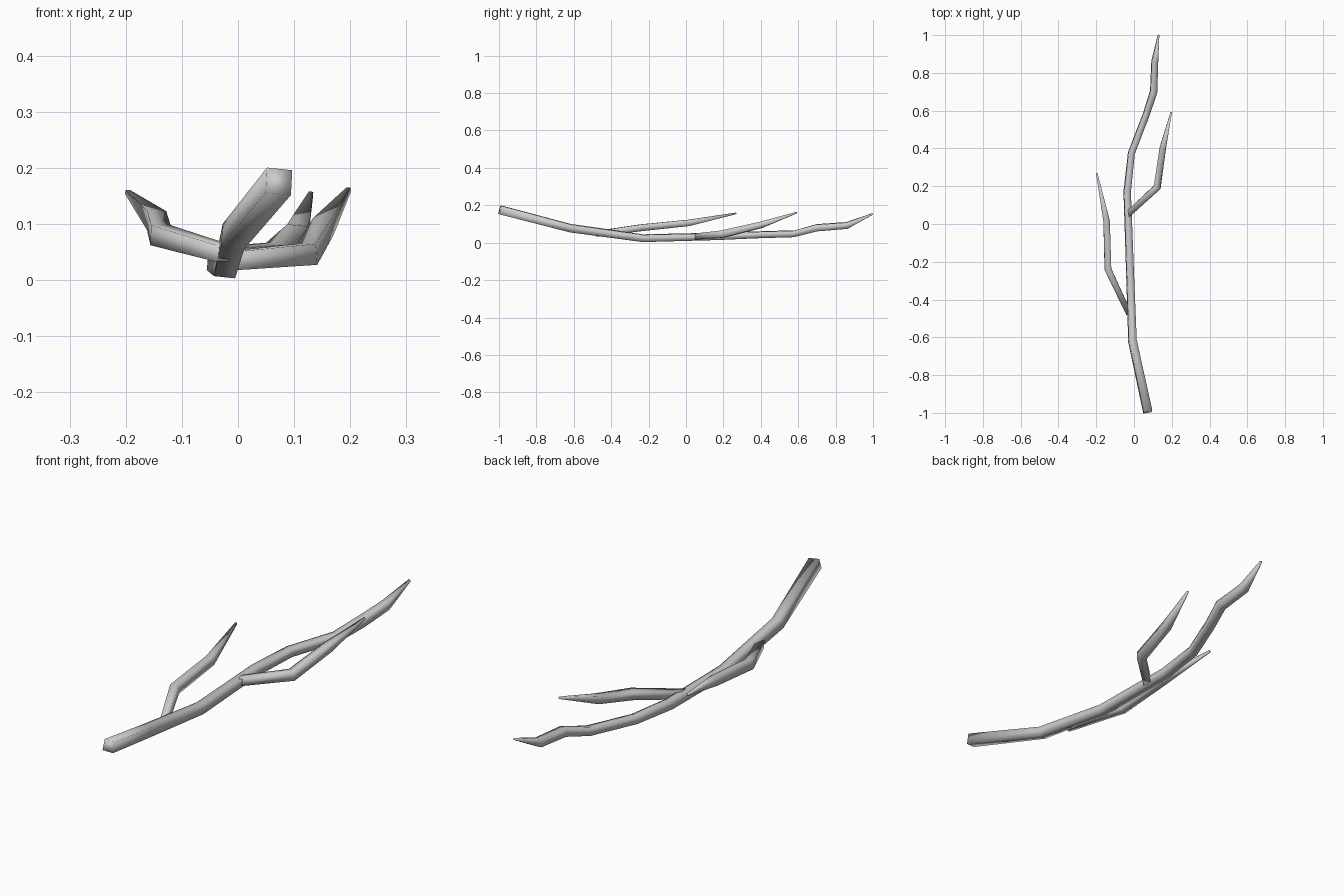
import bpy, bmesh, math
from mathutils import Vector

if "Cube" in bpy.data.objects:
    bpy.data.objects.remove(bpy.data.objects["Cube"])


def limb(name, points, roll=0.0):
    """Four-sided tapering stick along points given as (x, y, z, half width)."""
    bm = bmesh.new()
    pos = [Vector(p[:3]) for p in points]
    a = math.radians(roll)
    rings = []
    for i, p in enumerate(pos):
        before = (p - pos[i - 1]).normalized() if i > 0 else Vector()
        after = (pos[i + 1] - p).normalized() if i < len(pos) - 1 else Vector()
        t = (before + after).normalized()
        side = t.cross(Vector((0, 0, 1))).normalized()
        up = side.cross(t)
        side, up = (side * math.cos(a) + up * math.sin(a),
                    up * math.cos(a) - side * math.sin(a))
        h = points[i][3]
        rings.append([bm.verts.new(p + side * h * sx + up * h * sz)
                      for sx, sz in ((-1, -1), (1, -1), (1, 1), (-1, 1))])
    for r0, r1 in zip(rings, rings[1:]):
        for k in range(4):
            n = (k + 1) % 4
            bm.faces.new((r0[k], r0[n], r1[n], r1[k]))
    bm.faces.new(rings[0])
    bm.faces.new(rings[-1])
    bmesh.ops.recalc_face_normals(bm, faces=bm.faces)
    for f in bm.faces:
        f.smooth = True
    mesh = bpy.data.meshes.new(name)
    bm.to_mesh(mesh)
    bm.free()
    obj = bpy.data.objects.new(name, mesh)
    bpy.context.collection.objects.link(obj)
    return obj


# main branch, thick end at the front
limb("main_branch", [
    (0.073, -0.994, 0.176, 0.023),
    (-0.008, -0.62, 0.078, 0.021),
    (-0.022, -0.23, 0.024, 0.019),
    (-0.036, 0.17, 0.034, 0.018),
    (-0.014, 0.375, 0.042, 0.017),
    (0.065, 0.58, 0.048, 0.017),
    (0.104, 0.70, 0.080, 0.018),
    (0.110, 0.86, 0.092, 0.017),
    (0.130, 0.998, 0.154, 0.004),
], roll=-6)

# twig on the left
limb("left_twig", [
    (-0.027, -0.475, 0.048, 0.015),
    (-0.138, -0.24, 0.080, 0.018),
    (-0.145, 0.015, 0.106, 0.017),
    (-0.197, 0.268, 0.157, 0.004),
])

# twig on the right
limb("right_twig", [
    (-0.040, 0.045, 0.032, 0.016),
    (0.123, 0.195, 0.046, 0.019),
    (0.152, 0.40, 0.095, 0.017),
    (0.197, 0.592, 0.161, 0.004),
])
